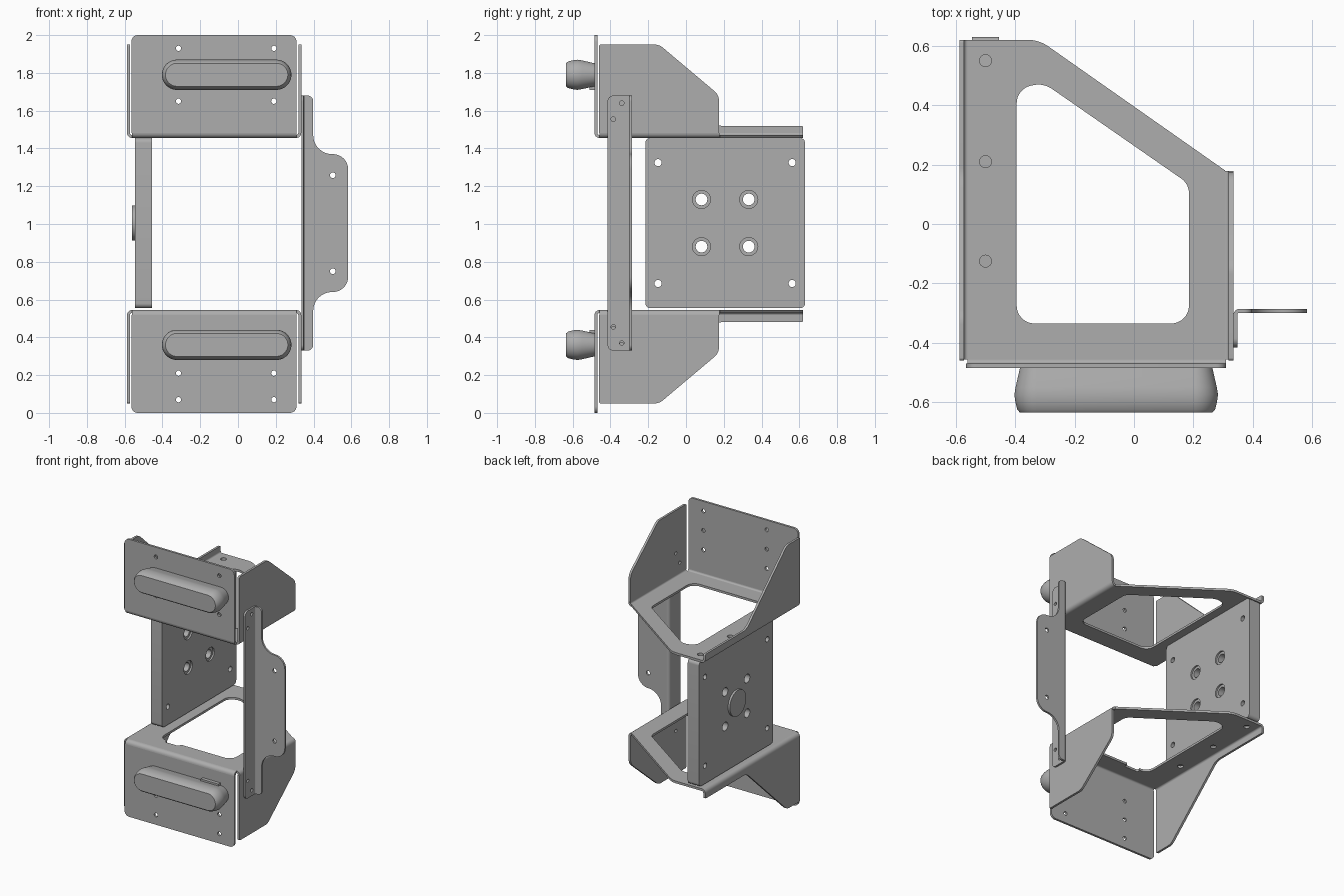
import bpy, bmesh, math
from mathutils import Vector

cube = bpy.data.objects.get("Cube")
if cube:
    bpy.data.objects.remove(cube, do_unlink=True)

grey = bpy.data.materials.new("metal_grey")
grey.use_nodes = True
grey.diffuse_color = (0.42, 0.42, 0.42, 1)
grey.node_tree.nodes["Principled BSDF"].inputs["Base Color"].default_value = grey.diffuse_color

AXES = {"xy": lambda u, v, w: (u, v, w),
        "xz": lambda u, v, w: (u, w, v),
        "yz": lambda u, v, w: (w, u, v)}


def finish(name, bm):
    bmesh.ops.remove_doubles(bm, verts=bm.verts, dist=1e-5)
    bmesh.ops.recalc_face_normals(bm, faces=bm.faces)
    mesh = bpy.data.meshes.new(name)
    bm.to_mesh(mesh)
    bm.free()
    mesh.materials.append(grey)
    mesh.shade_smooth()
    mesh.set_sharp_from_angle(angle=math.radians(30))
    obj = bpy.data.objects.new(name, mesh)
    bpy.context.collection.objects.link(obj)
    return obj


def rounded(corners, steps=8):
    """Fillet each (u, v, radius) corner with an exact arc."""
    out = []
    for i, (u, v, *r) in enumerate(corners):
        p = Vector((u, v))
        if not r:
            out.append(p)
            continue
        a = (Vector(corners[i - 1][:2]) - p).normalized()
        b = (Vector(corners[(i + 1) % len(corners)][:2]) - p).normalized()
        half = a.angle(b) / 2
        d, w = r[0] / math.tan(half), math.sin(half)
        for k in range(steps + 1):
            t = k / steps
            c0, c1, c2 = (1 - t) ** 2, 2 * w * t * (1 - t), t * t
            out.append(p + (a * d * c0 + b * d * c2) / (c0 + c1 + c2))
    return out


def circle(u, v, r, n=24):
    return [Vector((u + r * math.cos(k * math.tau / n), v + r * math.sin(k * math.tau / n)))
            for k in range(n)]


def plate(name, plane, outline, lo, hi, holes=(), flip=False):
    """Sheet cut from an outline and holes, lying between lo and hi on its normal axis."""
    curve = bpy.data.curves.new(name + "_outline", "CURVE")
    curve.dimensions, curve.fill_mode = "2D", "BOTH"
    curve.extrude = (hi - lo) / 2
    for loop in (outline, *holes):
        spline = curve.splines.new("POLY")
        spline.points.add(len(loop) - 1)
        for point, p in zip(spline.points, loop):
            point.co = (p[0], p[1], 0, 1)
        spline.use_cyclic_u = True
    helper = bpy.data.objects.new(name + "_outline", curve)
    bpy.context.collection.objects.link(helper)
    graph = bpy.context.evaluated_depsgraph_get()
    mesh = bpy.data.meshes.new_from_object(helper.evaluated_get(graph))
    bm = bmesh.new()
    bm.from_mesh(mesh)
    bpy.data.objects.remove(helper, do_unlink=True)
    bpy.data.curves.remove(curve)
    bpy.data.meshes.remove(mesh)
    for vert in bm.verts:
        u, v, w = vert.co
        vert.co = AXES[plane](u, v, w + (lo + hi) / 2)
        if flip:
            vert.co.z = 2 - vert.co.z
    return finish(name, bm)


def bend(name, plane, u, v, start, lo, hi, flip=False, t=0.016, r=0.028):
    """Quarter ring joining two sheets, centred on (u, v)."""
    angles = [start + k * math.pi / 12 for k in range(7)]
    ring = [(u + r * math.cos(a), v + r * math.sin(a)) for a in angles]
    ring += [(u + (r - t) * math.cos(a), v + (r - t) * math.sin(a)) for a in reversed(angles)]
    return plate(name, plane, ring, lo, hi, flip=flip)


# Folded sheet brackets, the lower one a mirror image of the upper
BASE, LIP, T = 1.455, 1.483, 0.016
bolts = [(-0.34, 1.64), (-0.385, 1.555)]
for side, flip in (("upper", False), ("lower", True)):
    shelf = [(-0.56, -0.457), (-0.56, 0.62), (-0.32, 0.62, 0.12), (0.307, 0.18), (0.307, -0.457)]
    window = [(-0.395, -0.335, 0.06), (0.185, -0.335, 0.06), (0.185, 0.135, 0.06),
              (-0.305, 0.475, 0.08), (-0.395, 0.455, 0.06)]
    if flip:  # small notch in the lower window's front edge
        window[1:1] = [(-0.33, -0.335), (-0.33, -0.36, 0.012), (-0.22, -0.36, 0.012), (-0.22, -0.335)]
    plate(side + "_shelf", "xy", rounded(shelf), BASE, BASE + T,
          [rounded(window)] + [circle(-0.5, y, 0.02) for y in (0.55, 0.21, -0.125)], flip)

    face = [(-0.565, LIP), (0.31, LIP), (0.31, 2, 0.035), (-0.565, 2, 0.035)]
    plate(side + "_front_panel", "xz", rounded(face), -0.485, -0.485 + T,
          [circle(x, z, 0.014) for x in (-0.315, 0.19) for z in (1.93, 1.79, 1.65)], flip)

    wing = [(-0.46, LIP), (0.175, LIP), (0.175, 1.683, 0.07), (-0.142, 1.95, 0.07), (-0.46, 1.95, 0.01)]
    plate(side + "_left_wing", "yz", rounded(wing), 0.335 - T, 0.335,
          [circle(y, z, 0.012) for y, z in bolts], flip)

    tail = [(-0.46, LIP), (0.62, LIP), (0.62, 1.52, 0.01), (0.15, 1.52, 0.1),
            (-0.31, 1.95, 0.07), (-0.46, 1.95, 0.01)]
    plate(side + "_right_wing", "yz", rounded(tail), -0.588, -0.588 + T, flip=flip)

    bend(side + "_front_bend", "yz", -0.457, LIP, math.pi, -0.56, 0.31, flip)
    bend(side + "_left_bend", "xz", 0.307, LIP, 1.5 * math.pi, -0.457, 0.178, flip)
    bend(side + "_right_bend", "xz", -0.56, LIP, math.pi, -0.457, 0.62, flip)

# Thick mounting block with counterbored holes and a round boss
block = rounded([(-0.215, 0.555, 0.025), (0.63, 0.555, 0.025), (0.63, 1.455, 0.025), (-0.215, 1.455, 0.025)])
corner = [circle(y, z, 0.019) for y in (-0.148, 0.562) for z in (0.685, 1.325)]
centre = [(y, z) for y in (0.082, 0.332) for z in (0.88, 1.13)]
plate("mounting_block", "yz", block, -0.545, -0.467, corner + [circle(y, z, 0.031) for y, z in centre])
plate("mounting_block_face", "yz", block, -0.467, -0.455,
      corner + [circle(y, z, 0.048) for y, z in centre])
plate("round_boss", "yz", circle(0.207, 1.005, 0.093, 40), -0.56, -0.545)

# Side bracket: a tall strip bolted to the wings and an outward ear
strip = [(-0.415, 0.33, 0.03), (-0.305, 0.33), (-0.305, 1.68), (-0.415, 1.68, 0.03)]
plate("side_strip", "yz", rounded(strip), 0.335, 0.348,
      [circle(y, z, 0.012) for y, zz in bolts for z in (zz, 2.01 - zz)])
ear = [(0.355, 0.33), (0.398, 0.33, 0.03), (0.398, 0.64, 0.1), (0.583, 0.64, 0.08),
       (0.583, 1.37, 0.08), (0.398, 1.37, 0.1), (0.398, 1.68, 0.03), (0.355, 1.68)]
plate("side_ear", "xz", rounded(ear), -0.3, -0.286, [circle(0.502, z, 0.015) for z in (0.75, 1.258)])
bend("side_bend", "xy", 0.355, -0.306, math.pi / 2, 0.33, 1.68, t=0.013, r=0.02)


# Barrel-sided oblong grips on the front panels
def grip(name, z, lug):
    bm = bmesh.new()
    sections = [(-0.48, 0.06), (-0.515, 0.068), (-0.55, 0.076), (-0.575, 0.08),
                (-0.6, 0.0765), (-0.625, 0.07), (-0.635, 0.061)]
    n, rings = 48, []
    for y, r in sections:
        ring = []
        for k in range(n):
            a = (k + 0.5) * math.tau / n
            x = -0.06 + math.copysign(0.263, math.cos(a)) + r * math.cos(a)
            ring.append(bm.verts.new((x, y, z + r * math.sin(a))))
        rings.append(ring)
    for a, b in zip(rings, rings[1:]):
        for k in range(n):
            bm.faces.new((a[k], a[(k + 1) % n], b[(k + 1) % n], b[k]))
    bm.faces.new(rings[0])
    bm.faces.new(rings[-1])
    finish(name, bm)
    lo, hi = sorted((z, z + lug))
    plate(name + "_lug", "xz", [(0.06, lo), (0.2, lo), (0.2, hi), (0.06, hi)], -0.51, -0.48)


grip("upper_grip", 1.79, -0.08)
grip("lower_grip", 0.36, 0.08)
